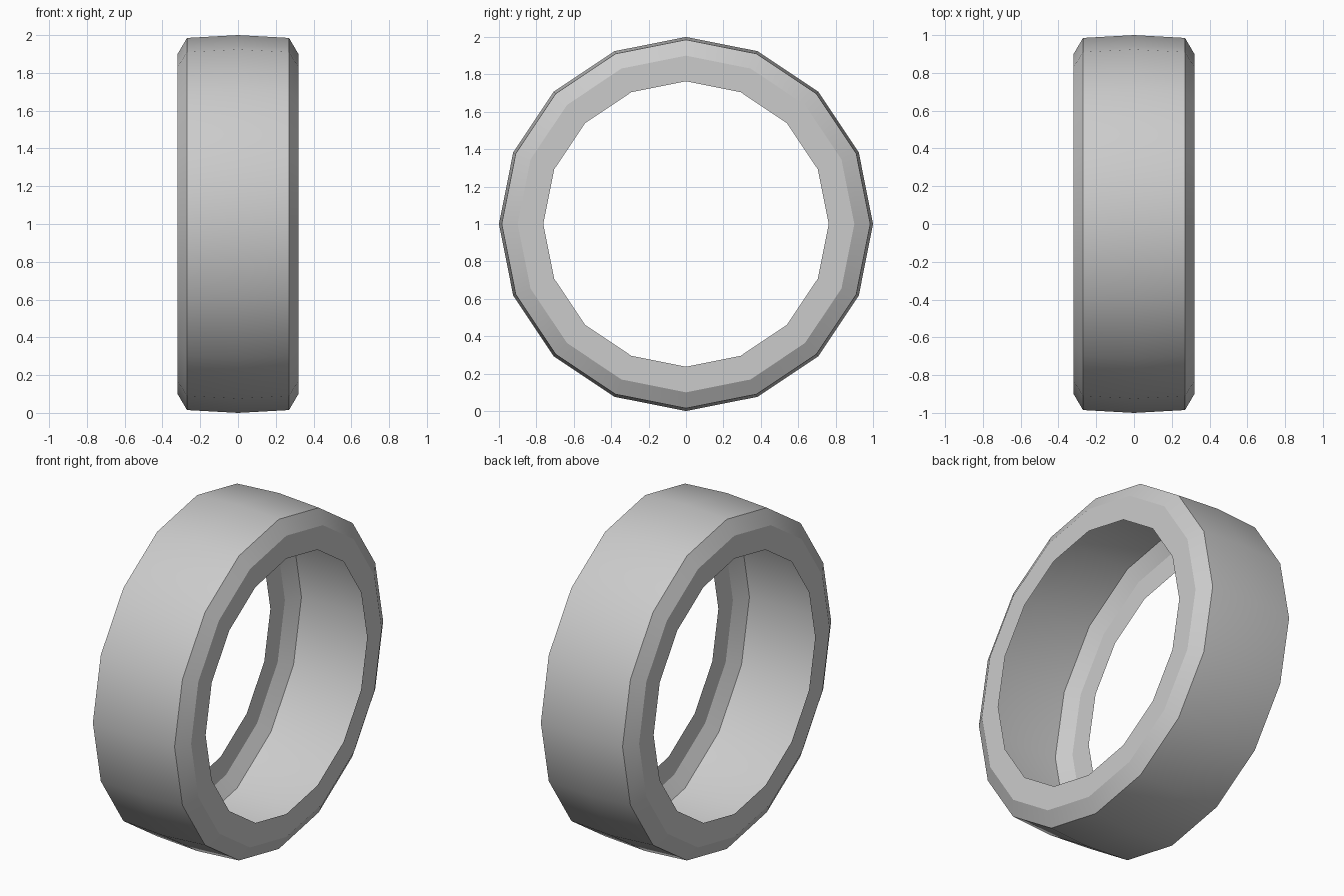
import bpy
import bmesh
import math
from mathutils import Vector

cube = bpy.data.objects.get("Cube")
if cube:
    bpy.data.objects.remove(cube, do_unlink=True)

SIDES = 16

# Grey rubber
rubber = bpy.data.materials.new("grey_rubber")
rubber.use_nodes = True
grey = (0.6, 0.6, 0.6, 1.0)
rubber.diffuse_color = grey
rubber.node_tree.nodes["Principled BSDF"].inputs["Base Color"].default_value = grey

# Half section (x, radius): inner rim, sidewall, shoulder, tread crown
half = [(0.32, 0.763), (0.32, 0.9), (0.27, 0.985), (0.0, 1.0)]
section = half + [(-x, r) for x, r in reversed(half[:-1])]

# Open shell swept round the axle
bm = bmesh.new()
verts = [bm.verts.new((x, 0, r)) for x, r in section]
edges = [bm.edges.new(pair) for pair in zip(verts, verts[1:])]
bmesh.ops.spin(bm, geom=verts + edges, cent=(0, 0, 0), axis=(1, 0, 0),
               angle=math.tau, steps=SIDES, use_merge=True)
bmesh.ops.remove_doubles(bm, verts=bm.verts, dist=0.0005)

# All faces point away from the middle of the shell
bm.normal_update()
for face in bm.faces:
    centre = face.calc_center_median()
    ring = Vector((0, centre.y, centre.z)).normalized() * 0.7
    if face.normal.dot(centre - ring) < 0:
        face.normal_flip()
bmesh.ops.translate(bm, verts=bm.verts, vec=(0, 0, 1))

mesh = bpy.data.meshes.new("tire")
bm.to_mesh(mesh)
bm.free()
mesh.materials.append(rubber)
tire = bpy.data.objects.new("tire", mesh)
bpy.context.collection.objects.link(tire)

# Smooth round the ring, sharp at the shoulders
bpy.ops.object.select_all(action="DESELECT")
tire.select_set(True)
bpy.context.view_layer.objects.active = tire
bpy.ops.object.shade_smooth_by_angle(angle=math.radians(27))
